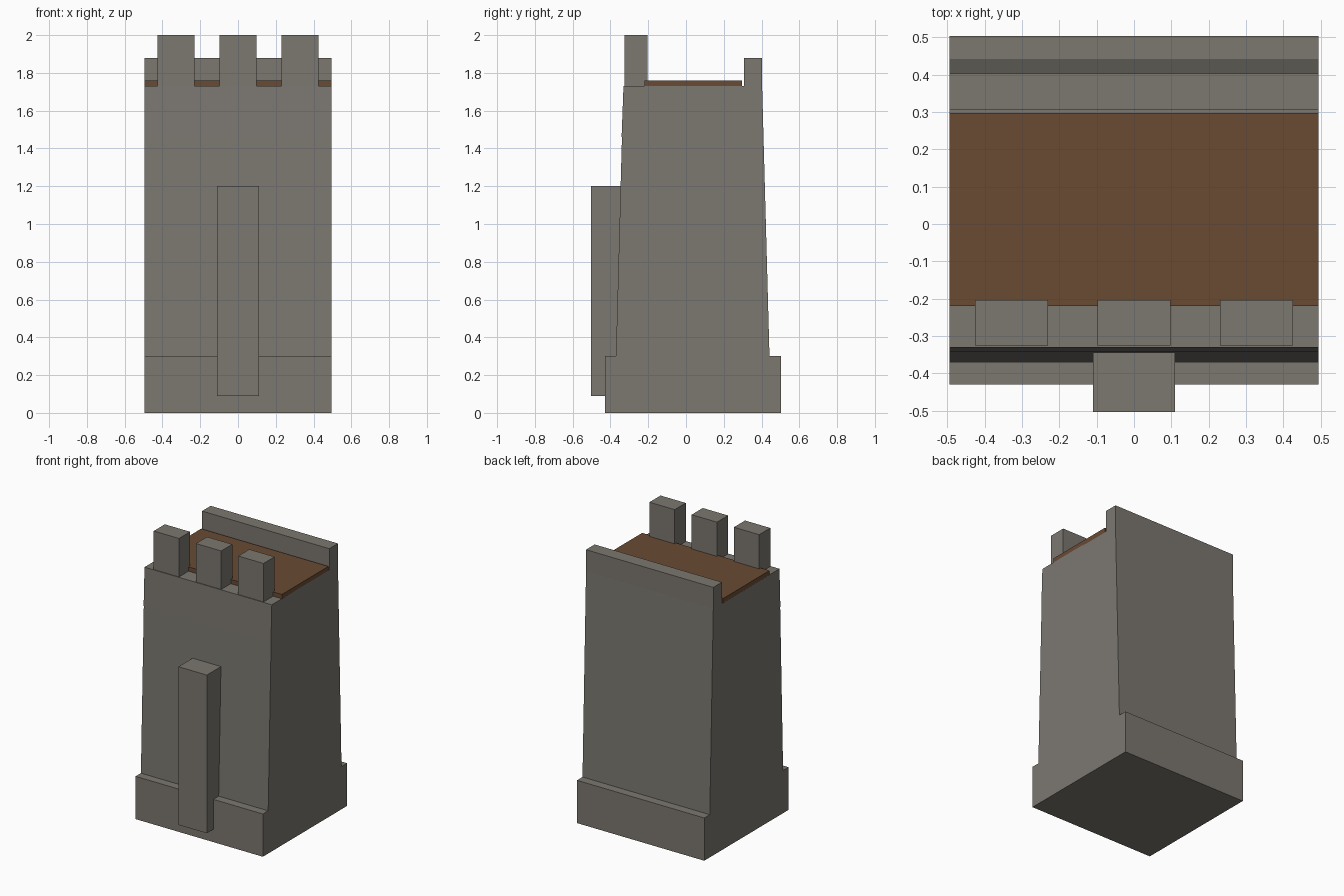
import bpy, bmesh

if "Cube" in bpy.data.objects:
    bpy.data.objects.remove(bpy.data.objects["Cube"])


def material(name, rgb):
    m = bpy.data.materials.new(name)
    m.diffuse_color = (*rgb, 1.0)
    m.use_nodes = True
    m.node_tree.nodes["Principled BSDF"].inputs["Base Color"].default_value = m.diffuse_color
    return m


STONE = material("grey stone", (0.2, 0.185, 0.163))
WOOD = material("brown wood", (0.142, 0.07, 0.034))
HALF = 0.494  # half width of the wall section


def extrude_profile(name, profile, x0, x1, mat):
    """Extrude a closed (y, z) outline along x."""
    bm = bmesh.new()
    face = bm.faces.new([bm.verts.new((x0, y, z)) for y, z in profile])
    res = bmesh.ops.extrude_face_region(bm, geom=[face])
    moved = [v for v in res["geom"] if isinstance(v, bmesh.types.BMVert)]
    bmesh.ops.translate(bm, verts=moved, vec=(x1 - x0, 0, 0))
    bmesh.ops.recalc_face_normals(bm, faces=bm.faces)
    mesh = bpy.data.meshes.new(name)
    bm.to_mesh(mesh)
    bm.free()
    mesh.materials.append(mat)
    ob = bpy.data.objects.new(name, mesh)
    bpy.context.collection.objects.link(ob)
    return ob


def box(name, x, y, z, mat):
    return extrude_profile(
        name, [(y[0], z[0]), (y[1], z[0]), (y[1], z[1]), (y[0], z[1])], x[0], x[1], mat)


# Wall: stepped plinth, battered faces, upper front band and rear parapet
extrude_profile("wall", [
    (-0.43, 0.0), (0.503, 0.0), (0.503, 0.30), (0.442, 0.30),
    (0.403, 1.73), (0.403, 1.88), (0.307, 1.88), (0.307, 1.73),
    (-0.331, 1.73), (-0.341, 1.46), (-0.339, 1.46), (-0.371, 0.30), (-0.43, 0.30),
], -HALF, HALF, STONE)

# Wooden walkway
box("walkway", (-HALF, HALF), (-0.22, 0.297), (1.725, 1.76), WOOD)

# Front merlons
for i, cx in enumerate((-0.328, 0.0, 0.328)):
    box(f"merlon_{i + 1}", (cx - 0.098, cx + 0.098), (-0.326, -0.203), (1.72, 2.0), STONE)

# Front buttress
box("buttress", (-0.11, 0.11), (-0.503, -0.30), (0.09, 1.20), STONE)
